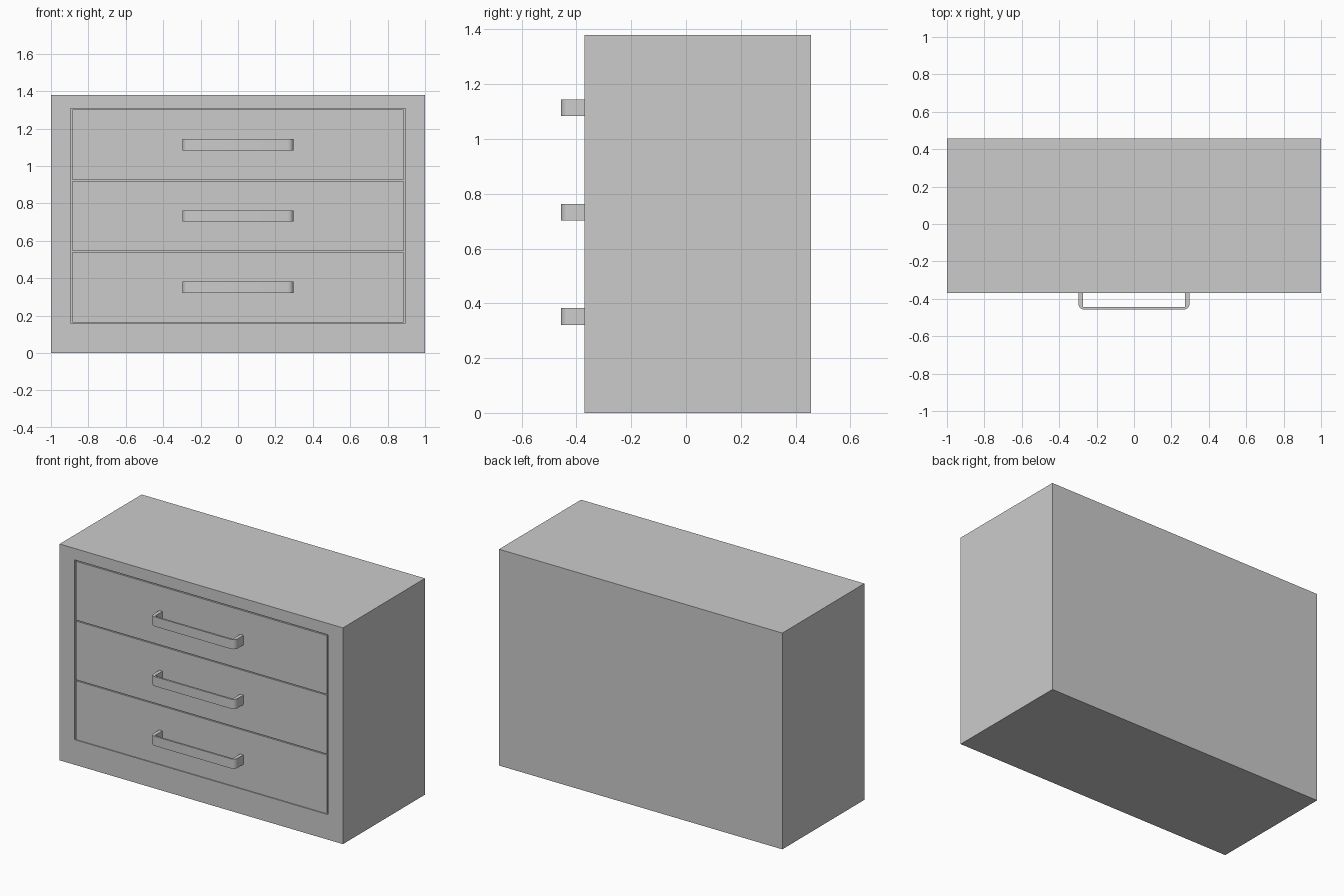
import bpy, bmesh, math

if "Cube" in bpy.data.objects:
    bpy.data.objects.remove(bpy.data.objects["Cube"])

FRONT, BACK = -0.37, 0.457
PITCH, FIRST = 0.381, 0.351


def box(bm, x0, x1, y0, y1, z0, z1):
    verts = bmesh.ops.create_cube(bm, size=1)["verts"]
    for v in verts:
        v.co = (x1 if v.co.x > 0 else x0, y1 if v.co.y > 0 else y0, z1 if v.co.z > 0 else z0)


def hollow(bm, axis, sign, margin, lo, hi, depth):
    """Sink a pocket into the face pointing along an axis; lo/hi bound the opening."""
    face = max(bm.faces, key=lambda f: f.normal[axis] * sign)
    bmesh.ops.inset_region(bm, faces=[face], thickness=margin)
    mid = face.calc_center_median()
    for v in face.verts:
        for i in range(3):
            if i != axis:
                v.co[i] = hi[i] if v.co[i] > mid[i] else lo[i]
    new = bmesh.ops.extrude_face_region(bm, geom=[face])["geom"]
    for v in (g for g in new if isinstance(g, bmesh.types.BMVert)):
        v.co[axis] -= sign * depth
    if face.is_valid:
        bm.faces.remove(face)


def finish(bm, name):
    bmesh.ops.recalc_face_normals(bm, faces=bm.faces)
    mesh = bpy.data.meshes.new(name)
    bm.to_mesh(mesh)
    bm.free()
    obj = bpy.data.objects.new(name, mesh)
    bpy.context.collection.objects.link(obj)
    return obj


# Cabinet body with one open bay at the front
bm = bmesh.new()
box(bm, -1, 1, FRONT, BACK, 0, 1.38)
bm.normal_update()
hollow(bm, 1, -1, 0.05, (-0.895, 0, 0.16), (0.895, 0, 1.307), 0.78)
finish(bm, "cabinet_body")

# Handle outline seen from above: rounded outside corners, square inside
hw, tip, r = 0.297, -0.457, 0.03
outline = [(-hw, FRONT)]
for cx, start in ((-hw + r, 180), (hw - r, 270)):
    for i in range(6):
        a = math.radians(start + i * 18)
        outline.append((cx + r * math.cos(a), tip + r + r * math.sin(a)))
outline += [(hw, FRONT), (hw - 0.023, FRONT), (hw - 0.023, tip + 0.012),
            (-hw + 0.023, tip + 0.012), (-hw + 0.023, FRONT)]

for n, level in enumerate(("bottom", "middle", "top")):
    z = FIRST + n * PITCH

    # Drawer tray, open at the top, front flush with the cabinet
    bm = bmesh.new()
    box(bm, -0.886, 0.886, FRONT, 0.38, z - 0.1875, z + 0.1875)
    bm.normal_update()
    hollow(bm, 2, 1, 0.02, (-0.86, FRONT + 0.03, 0), (0.86, 0.35, 0), 0.35)
    finish(bm, level + "_drawer")

    # Bracket handle
    bm = bmesh.new()
    face = bm.faces.new([bm.verts.new((x, y, z - 0.03)) for x, y in outline])
    new = bmesh.ops.extrude_face_region(bm, geom=[face])["geom"]
    bmesh.ops.translate(bm, vec=(0, 0, 0.061),
                        verts=[g for g in new if isinstance(g, bmesh.types.BMVert)])
    handle = finish(bm, level + "_handle")
    bpy.ops.object.select_all(action="DESELECT")
    handle.select_set(True)
    bpy.context.view_layer.objects.active = handle
    bpy.ops.object.shade_smooth_by_angle(angle=math.radians(30))
